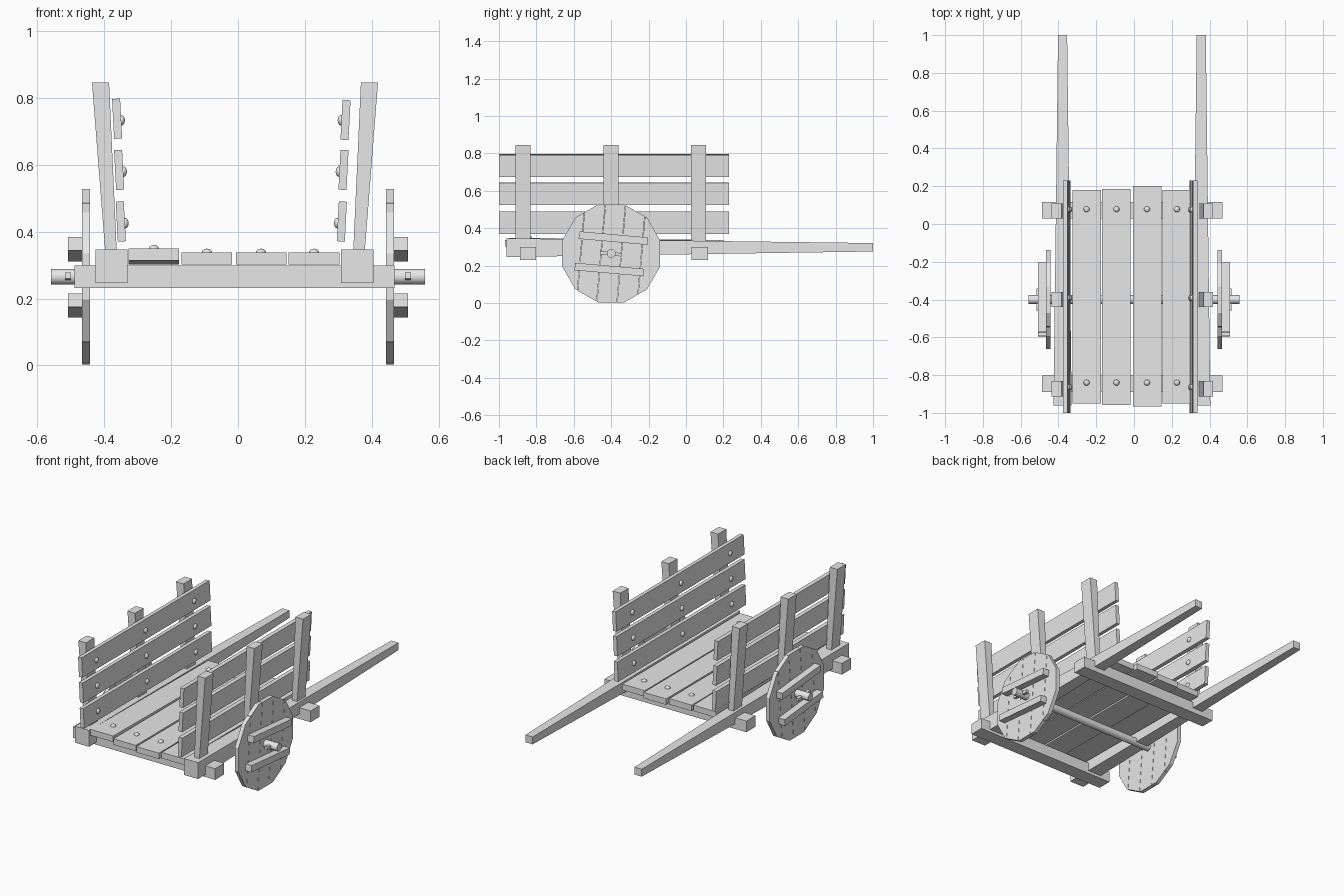
import bpy
import bmesh
import math
from mathutils import Matrix, Vector

if "Cube" in bpy.data.objects:
    bpy.data.objects.remove(bpy.data.objects["Cube"])

wood = bpy.data.materials.new("plain_grey")
wood.use_nodes = True
GREY = (0.8, 0.8, 0.8, 1)
wood.diffuse_color = GREY
wood.node_tree.nodes["Principled BSDF"].inputs["Base Color"].default_value = GREY


def finish(name, bm, smooth=False):
    mesh = bpy.data.meshes.new(name)
    bmesh.ops.recalc_face_normals(bm, faces=bm.faces)
    for f in bm.faces:
        f.smooth = smooth
    bm.to_mesh(mesh)
    bm.free()
    mesh.materials.append(wood)
    obj = bpy.data.objects.new(name, mesh)
    bpy.context.collection.objects.link(obj)
    return obj


def block(name, centre, size, axis="X", angle=0):
    """Box turned by an angle in degrees about one axis."""
    bm = bmesh.new()
    m = (Matrix.Translation(centre) @ Matrix.Rotation(math.radians(angle), 4, axis)
         @ Matrix.Diagonal((*size, 1)))
    bmesh.ops.create_cube(bm, size=1, matrix=m)
    return finish(name, bm)


def tapered(name, start, end, start_size, end_size, axis):
    """Four-sided bar along an axis with a different section at each end."""
    bm = bmesh.new()
    bmesh.ops.create_cube(bm, size=1)
    for v in bm.verts:
        at_end = v.co[axis] > 0
        size = Vector(end_size if at_end else start_size)
        offset = v.co * size
        offset[axis] = 0
        v.co = Vector(end if at_end else start) + offset
    return finish(name, bm)


def nail(name, centre, normal_axis):
    """Flattened round nail head."""
    bm = bmesh.new()
    scale = [0.016] * 3
    scale[normal_axis] = 0.011
    m = Matrix.Translation(centre) @ Matrix.Diagonal((*scale, 1))
    bmesh.ops.create_uvsphere(bm, u_segments=10, v_segments=6, radius=1, matrix=m)
    finish(name, bm, True)


def rod(name, centre, radius, length, sides, turn=0):
    """Cylinder lying along x."""
    bm = bmesh.new()
    m = (Matrix.Translation(centre) @ Matrix.Rotation(math.pi / 2, 4, "Y")
         @ Matrix.Rotation(math.radians(turn), 4, "Z"))
    bmesh.ops.create_cone(bm, cap_ends=True, segments=sides, radius1=radius,
                          radius2=radius, depth=length, matrix=m)
    return bm


POST_Y = (-0.872, -0.4, 0.068)
BEAM_Y = (-0.845, 0.073)
SIDES = ((1, "left"), (-1, "right"))

# Cross beams under the floor
for y, label in zip(BEAM_Y, ("front", "back")):
    block(label + "_cross_beam", (-0.01, y, 0.265), (0.956, 0.087, 0.068))

# Floor planks: centre x, front y, back y, thickness, tilt
planks = ((-0.251, -0.95, 0.18, 0.036, -0.6),
          (-0.093, -0.957, 0.186, 0.036, 0),
          (0.069, -0.967, 0.2, 0.036, 0),
          (0.227, -0.95, 0.18, 0.036, 0))
for i, (x, y0, y1, thick, tilt) in enumerate(planks):
    lift = 0.006 if tilt else 0
    block(f"floor_plank_{i + 1}", (x, (y0 + y1) / 2, 0.319 + lift),
          (0.151, y1 - y0, thick), "X", tilt)
    for y in BEAM_Y:
        rise = lift + math.tan(math.radians(tilt)) * (y - (y0 + y1) / 2)
        nail(f"floor_nail_{i + 1}", (x, y + 0.005, 0.338 + rise), 2)

# Side boards: height, distance from middle
boards = ((0.43, 0.33), (0.584, 0.335), (0.737, 0.341))

for s, side in SIDES:
    # Long rail that becomes the pulling handle
    rail_x = -0.011 + s * 0.367
    tapered(side + "_rail", (rail_x, -0.96, 0.296), (rail_x, 1, 0.298),
            (0.096, 0, 0.1), (0.048, 0, 0.045), 1)

    # Leaning posts, wider towards the top
    for i, y in enumerate(POST_Y):
        tapered(f"{side}_post_{i + 1}",
                (-0.009 + s * 0.366, y, 0.27), (-0.009 + s * 0.4015, y, 0.845),
                (0.032, 0.08, 0), (0.051, 0.08, 0), 2)

    # Side boards and their nails on the inner face
    for i, (z, d) in enumerate(boards):
        drop = 0.004 if s > 0 and i == 2 else 0
        x = -0.02 + s * d
        block(f"{side}_side_board_{i + 1}", (x, -0.385, z - drop),
              (0.024, 1.23, 0.119), "Y", s * 3)
        for y in POST_Y:
            nail(f"{side}_board_nail_{i + 1}", (x - s * 0.013, y + 0.008, z - 0.005), 0)

    # Wheel cut into upright planks
    hub = Vector((s * 0.454, -0.4, 0.265))
    across = Vector((0, math.cos(math.radians(5)), -math.sin(math.radians(5))))
    width = 0.54 / 5
    for i in range(5):
        bm = rod("wheel", hub, 0.271, 0.024, 12, 15)
        for edge, direction in ((i - 2.5, -1), (i - 1.5, 1)):
            cut_at = hub + across * (edge * width - direction * 0.001)
            geom = bm.verts[:] + bm.edges[:] + bm.faces[:]
            cut = bmesh.ops.bisect_plane(bm, geom=geom, plane_co=cut_at,
                                         plane_no=across * direction, clear_outer=True)
            rim = [e for e in cut["geom_cut"] if isinstance(e, bmesh.types.BMEdge)]
            if rim:
                bmesh.ops.holes_fill(bm, edges=rim)
        finish(f"{side}_wheel_plank_{i + 1}", bm)

    # Battens across the wheel and the peg through the axle
    for label, y, z in (("upper", -0.388, 0.347), ("lower", -0.41, 0.179)):
        block(f"{side}_{label}_wheel_batten", (s * 0.486, y, z),
              (0.042, 0.37, 0.04), "X", -5)
    block(side + "_axle_peg", (s * 0.508, -0.4, 0.263), (0.018, 0.115, 0.018), "X", -5)

# Axle
axle = finish("axle", rod("axle", (0, -0.4, 0.265), 0.024, 1.116, 10))
bpy.ops.object.select_all(action="DESELECT")
axle.select_set(True)
bpy.context.view_layer.objects.active = axle
bpy.ops.object.shade_smooth_by_angle(angle=math.radians(40))
